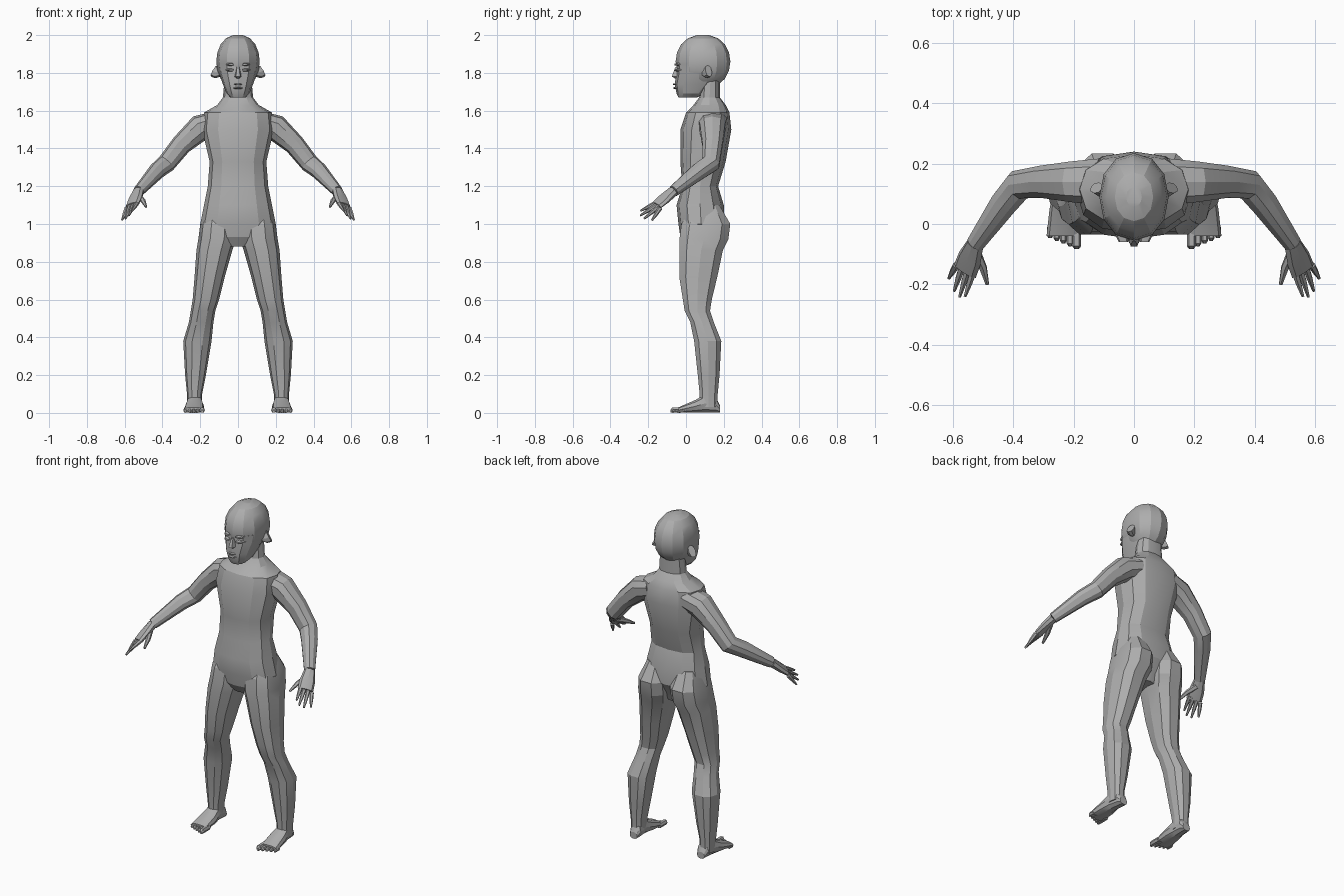
import bpy, bmesh, math
from mathutils import Vector

default_cube = bpy.data.objects.get("Cube")
if default_cube:
    bpy.data.objects.remove(default_cube, do_unlink=True)

grey = bpy.data.materials.new("plain grey")
grey.use_nodes = True
grey.diffuse_color = (.42, .42, .42, 1)
shader = grey.node_tree.nodes["Principled BSDF"]
shader.inputs["Base Color"].default_value = grey.diffuse_color


def superellipse(centre, side, other, angle, power):
    """Point on a rounded ring; a power below one makes it boxier."""
    c, s = round(math.cos(angle), 4), round(math.sin(angle), 4)
    return (Vector(centre) + side * math.copysign(abs(c) ** power, c)
            + other * math.copysign(abs(s) ** power, s))


def loft(name, rings, sides=10, power=.85, mirrored=False):
    """Skin a row of (centre, side, other) rings and close both ends."""
    bm = bmesh.new()
    rows = [[bm.verts.new(superellipse(*ring, math.tau * i / sides, power))
             for i in range(sides)] for ring in rings]
    for lower, upper in zip(rows, rows[1:]):
        for i in range(sides):
            bm.faces.new((lower[i - 1], lower[i], upper[i], upper[i - 1]))
    bm.faces.new(rows[0])
    bm.faces.new(rows[-1])
    bmesh.ops.recalc_face_normals(bm, faces=bm.faces)
    mesh = bpy.data.meshes.new(name)
    bm.to_mesh(mesh)
    bm.free()
    mesh.materials.append(grey)
    part = bpy.data.objects.new(name, mesh)
    bpy.context.collection.objects.link(part)
    bpy.ops.object.select_all(action='DESELECT')
    part.select_set(True)
    bpy.context.view_layer.objects.active = part
    bpy.ops.object.shade_smooth_by_angle(angle=math.radians(22))
    if mirrored:
        part.modifiers.new("both sides", 'MIRROR')


def level(z, inner, outer, front, back):
    """Horizontal ring filling a range of x and y."""
    centre = ((inner + outer) / 2, (front + back) / 2, z)
    return centre, Vector(((outer - inner) / 2, 0, 0)), Vector((0, (back - front) / 2, 0))


def upright(y, inner, outer, bottom, top):
    """Forward-facing ring filling a range of x and z."""
    centre = ((inner + outer) / 2, y, (bottom + top) / 2)
    return centre, Vector(((outer - inner) / 2, 0, 0)), Vector((0, 0, (top - bottom) / 2))


def central(*rows):
    """Horizontal rings on the middle line, from (z, half width, front, back)."""
    return [level(z, -half, half, front, back) for z, half, front, back in rows]


def tube(hint, *stations):
    """Rings square to a path of (point, radius along hint, other radius)."""
    path = [Vector(point) for point, wide, thin in stations]
    rings = []
    for i, (point, wide, thin) in enumerate(stations):
        ahead = path[min(i + 1, len(path) - 1)]
        along = (ahead - path[max(i - 1, 0)]).normalized()
        side = (hint - along * hint.dot(along)).normalized()
        rings.append((point, side * wide, along.cross(side) * thin))
    return rings


# Torso running up into the neck
loft("torso", central(
    (.88, .05, 0, .14), (.93, .12, -.03, .16), (1, .2, -.04, .2),
    (1.1, .18, -.05, .2), (1.2, .16, -.02, .17), (1.33, .15, -.03, .21),
    (1.5, .19, -.03, .24), (1.59, .18, 0, .23), (1.63, .11, .04, .21),
    (1.67, .08, .07, .18), (1.78, .07, .08, .18)), sides=12)

# Rounded skull, from rings spaced evenly round an arc
skull = []
for step in range(9):
    tilt = math.pi * (step + .5) / 9
    spread = math.sin(tilt) ** .85
    skull.append(level(1.86 - .142 * math.cos(tilt), -.115 * spread, .115 * spread,
                       .09 - .145 * spread, .09 + .145 * spread))
loft("skull", skull, sides=12, power=.95)

# Face
loft("jaw", central(
    (1.67, .04, -.04, .06), (1.69, .06, -.05, .1), (1.74, .08, -.06, .15),
    (1.8, .1, -.05, .19), (1.85, .11, -.05, .22)), sides=12)
loft("nose", central(
    (1.83, .01, -.06, 0), (1.78, .02, -.08, 0), (1.77, .01, -.06, 0)), sides=6)
for name, z in (("lower_lip", 1.72), ("upper_lip", 1.74)):
    loft(name, [upright(-.07, -.01, .01, z - .003, z + .003),
                upright(-.03, -.04, .04, z - .008, z + .008)], sides=8)
for name, z in (("eye", 1.81), ("brow", 1.84)):
    loft(name, [upright(-.06, .02, .05, z, z + .01),
                upright(0, .02, .08, z - .01, z + .02)], sides=8, mirrored=True)
loft("ear", tube(Vector((0, .2, 1)), ((.09, .1, 1.8), .02, .02),
                 ((.11, .11, 1.8), .03, .02), ((.125, .12, 1.81), .035, .02)),
     sides=8, mirrored=True)

# Legs, with the seat at their tops
leg_rows = (
    (1.1, .04, .16, .03, .18), (1, .01, .2, -.03, .24), (.92, .01, .21, -.04, .23),
    (.86, .03, .22, -.04, .2), (.72, .07, .23, -.04, .17), (.6, .1, .24, -.02, .14),
    (.54, .12, .25, -.01, .13), (.48, .13, .26, .02, .15), (.38, .14, .29, .04, .19),
    (.2, .17, .28, .06, .18), (.1, .19, .27, .07, .17), (.03, .19, .27, .07, .17))
loft("leg", [level(*row) for row in leg_rows], mirrored=True)

# Feet and toes
foot_rows = ((.18, .2, .25, 0, .04), (.16, .19, .26, 0, .08), (.1, .19, .27, 0, .1),
             (.05, .18, .28, 0, .07), (-.04, .18, .29, 0, .03))
loft("foot", [upright(*row) for row in foot_rows], mirrored=True)
for toe in range(5):
    x = .19 + .022 * toe
    radius = .011 if toe else .015
    tip = -.083 + .009 * toe
    loft(f"toe_{toe + 1}",
         [upright(y, x - size, x + size, 0, size * 2)
          for y, size in ((-.01, radius), (tip + .01, radius), (tip, radius / 2))],
         sides=6, mirrored=True)

# Arms, bent forward at the elbow
wrist = Vector((.525, -.065, 1.175))
loft("arm", tube(
    Vector((1, 0, 1)), ((.11, .14, 1.54), .06, .08), ((.2, .14, 1.51), .07, .07),
    ((.3, .14, 1.42), .055, .055), ((.38, .13, 1.32), .05, .05),
    ((.43, .07, 1.28), .045, .045), (wrist, .03, .03)), mirrored=True)

# Hands, with fingers fanned along an arc
across = Vector((.85, .25, -.45)).normalized()
knuckles = Vector((.56, -.155, 1.1))
loft("palm", tube(across, (wrist, .03, .025),
                  (wrist.lerp(knuckles, .55), .043, .02), (knuckles, .044, .014)),
     sides=8, mirrored=True)
first_tip, last_tip = Vector((.56, -.24, 1.07)), Vector((.614, -.18, 1.02))
for finger in range(4):
    fan = finger / 3
    root = knuckles + across * .068 * (fan - .5) + Vector((0, .01, 0))
    tip = first_tip.lerp(last_tip, fan) - Vector((0, .025, .01)) * math.sin(math.pi * fan)
    loft(f"finger_{finger + 1}", tube(across, (root, .012, .012),
         (root.lerp(tip, .5), .01, .01), (tip, .005, .005)), sides=6, mirrored=True)
loft("thumb", tube(across, ((.525, -.09, 1.145), .016, .016),
                   ((.5, -.145, 1.12), .013, .013), ((.486, -.2, 1.09), .006, .006)),
     sides=6, mirrored=True)
